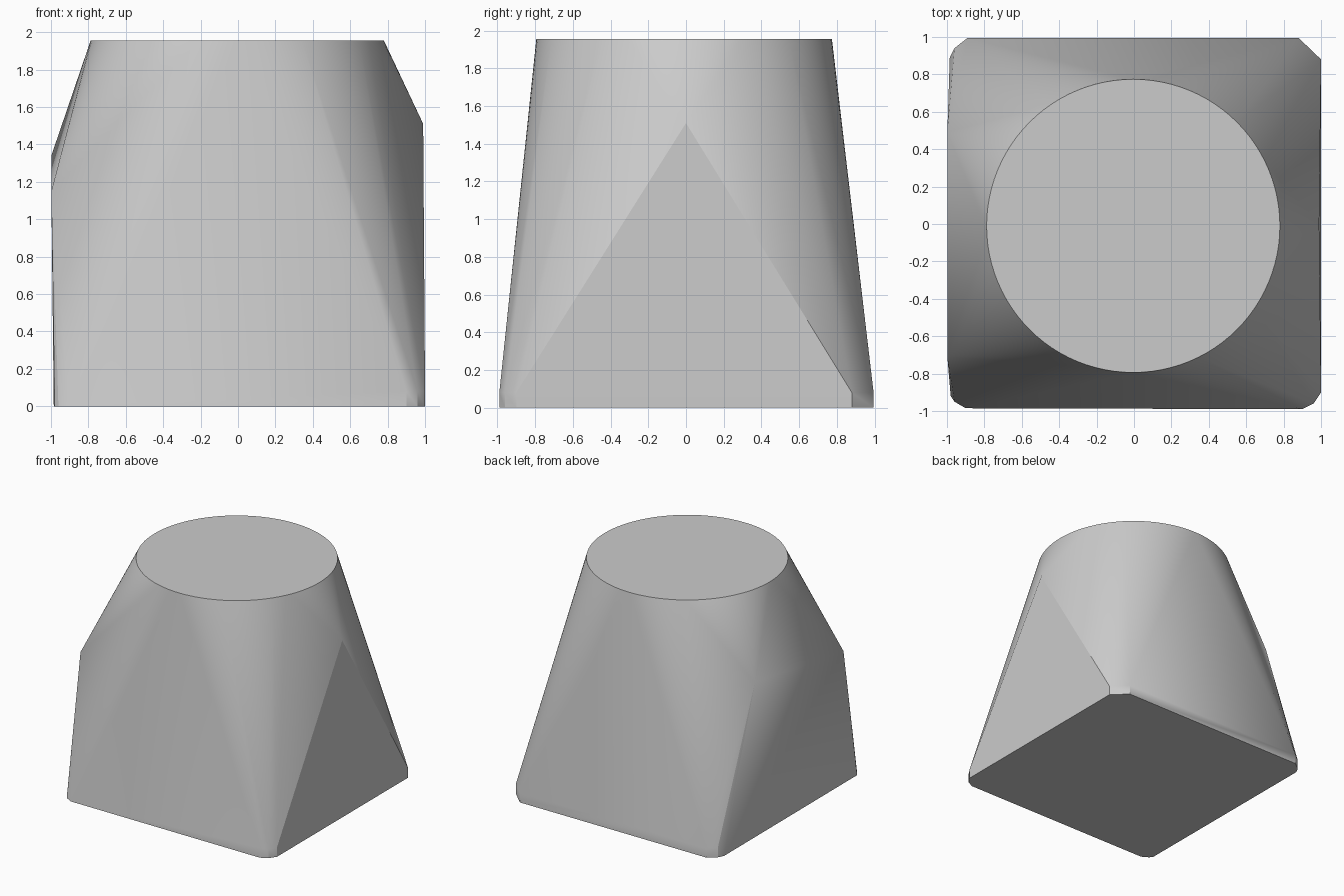
import bpy, bmesh, math

cube = bpy.data.objects.get("Cube")
if cube:
    bpy.data.objects.remove(cube, do_unlink=True)

# One plain grey for the whole block
grey = bpy.data.materials.new("light_grey")
grey.use_nodes = True
colour = (0.6, 0.6, 0.6, 1)
grey.diffuse_color = colour
grey.node_tree.nodes["Principled BSDF"].inputs["Base Color"].default_value = colour

bm = bmesh.new()

# Square foot with clipped corners, and a short upright rim
foot = [(0.9, -0.99), (0.96, -0.96), (1, -0.9), (1, 0.88), (0.88, 0.995),
        (-0.89, 0.995), (-0.96, 0.94), (-0.985, 0.89),
        (-0.98, -0.92), (-0.96, -0.95), (-0.9, -0.985)]
for x, y in foot:
    bm.verts.new((x, y, 0))
    if x > 0 or y > 0:
        bm.verts.new((x, y, 0.08))

# Round flat top
top_radius, top_height, sides = 0.784, 1.955, 96
for i in range(sides):
    a = 2 * math.pi * i / sides
    bm.verts.new((top_radius * math.cos(a) - 0.004,
                  top_radius * math.sin(a) - 0.01, top_height))

# Shoulder points on the two flanks
for p in [(0.99, 0, 1.51), (-0.998, -0.71, 1.15), (-0.998, 0.49, 1.34)]:
    bm.verts.new(p)

# Stretch a convex skin over everything
hull = bmesh.ops.convex_hull(bm, input=bm.verts)
loose = {g for g in hull["geom_interior"] + hull["geom_unused"]
         if isinstance(g, bmesh.types.BMVert)}
bmesh.ops.delete(bm, geom=list(loose), context="VERTS")
bmesh.ops.dissolve_limit(bm, angle_limit=math.radians(0.3),
                         verts=bm.verts, edges=bm.edges)
bmesh.ops.recalc_face_normals(bm, faces=bm.faces)

mesh = bpy.data.meshes.new("tapered_block")
bm.to_mesh(mesh)
bm.free()
mesh.materials.append(grey)
block = bpy.data.objects.new("tapered_block", mesh)
bpy.context.collection.objects.link(block)

# Smooth skin with sharp rims
bpy.context.view_layer.objects.active = block
block.select_set(True)
bpy.ops.object.shade_smooth_by_angle(angle=math.radians(25))
